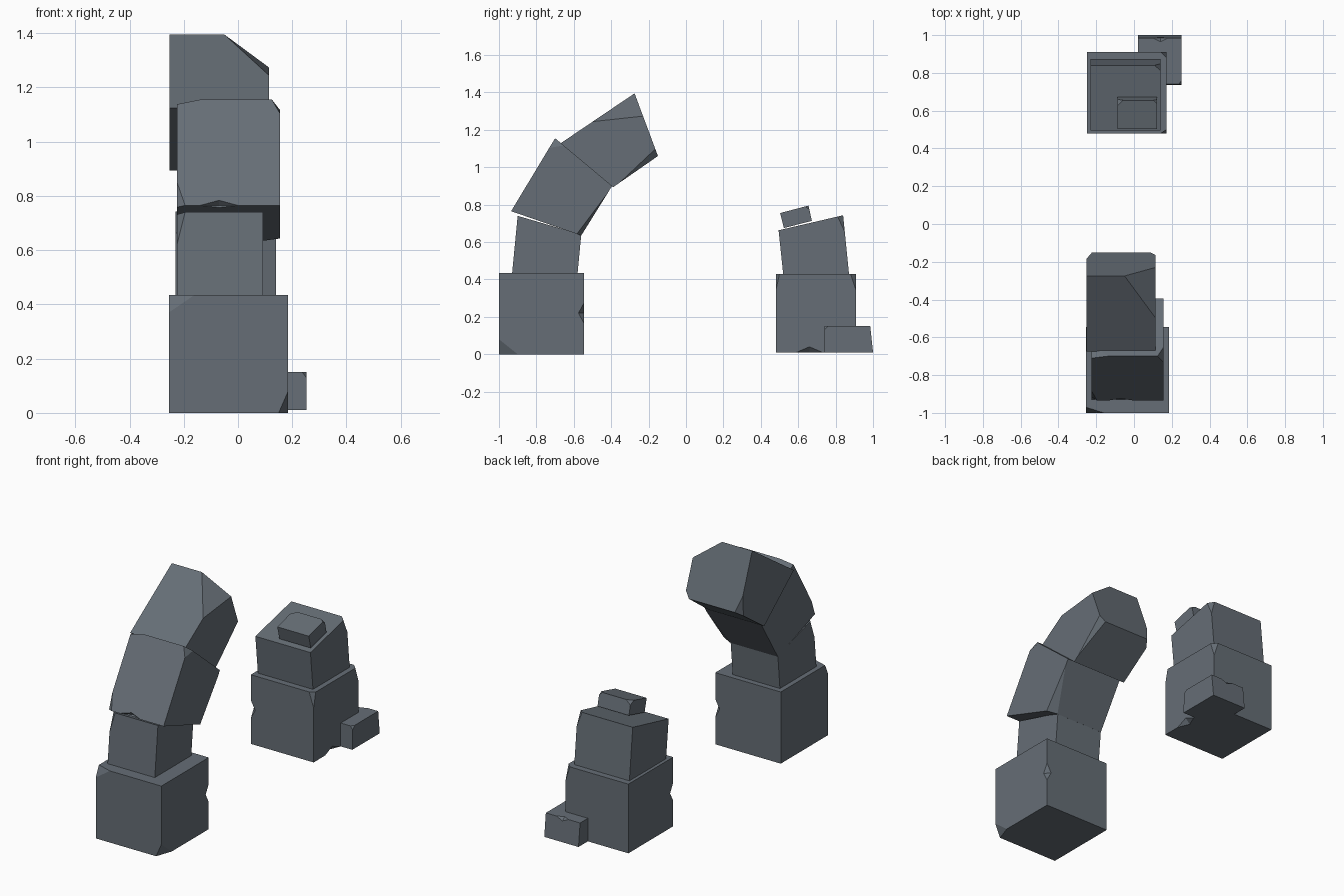
import bpy, bmesh
from mathutils import Vector

if "Cube" in bpy.data.objects:
    bpy.data.objects.remove(bpy.data.objects["Cube"])

stone = bpy.data.materials.new("slate grey stone")
stone.diffuse_color = (0.132, 0.155, 0.180, 1)
stone.use_nodes = True
stone.node_tree.nodes["Principled BSDF"].inputs["Base Color"].default_value = stone.diffuse_color


def finish(name, bm):
    bmesh.ops.recalc_face_normals(bm, faces=bm.faces)
    me = bpy.data.meshes.new(name)
    bm.to_mesh(me)
    bm.free()
    ob = bpy.data.objects.new(name, me)
    bpy.context.collection.objects.link(ob)
    return ob


def dent(ob, centre, radii):
    """Cut a small diamond-shaped notch out of an edge."""
    bm = bmesh.new()
    for axis in range(3):
        for s in (-1, 1):
            p = Vector(centre)
            p[axis] += s * radii[axis]
            bm.verts.new(p)
    bmesh.ops.convex_hull(bm, input=bm.verts)
    cutter = finish("notch_cutter", bm)
    cutter.hide_render = True
    mod = ob.modifiers.new("notch", "BOOLEAN")
    mod.operation = "DIFFERENCE"
    mod.solver = "EXACT"
    mod.object = cutter
    bpy.context.view_layer.objects.active = ob
    bpy.ops.object.modifier_apply(modifier=mod.name)
    bpy.data.objects.remove(cutter)


def block(name, x0, x1, prof, chips=(), dents=()):
    """Extrude a yz profile from x0 to x1, then break corners off.
    chip = (profile corner, x side, length in x, to previous, to next)"""
    bm = bmesh.new()
    a = [bm.verts.new((x0, y, z)) for y, z in prof]
    b = [bm.verts.new((x1, y, z)) for y, z in prof]
    bm.faces.new(a)
    bm.faces.new(b[::-1])
    for i in range(4):
        j = (i + 1) % 4
        bm.faces.new((a[i], b[i], b[j], a[j]))
    bmesh.ops.recalc_face_normals(bm, faces=bm.faces)
    centre = sum((v.co for v in bm.verts), Vector()) / 8
    pts = [Vector((0, y, z)) for y, z in prof]
    for i, side, dx, dprev, dnext in chips:
        off = Vector((x1 if side > 0 else x0, 0, 0))
        c = pts[i] + off
        p = c - Vector((side * dx, 0, 0))
        q = c + (pts[i - 1] - pts[i]).normalized() * dprev
        r = c + (pts[(i + 1) % 4] - pts[i]).normalized() * dnext
        n = (q - p).cross(r - p).normalized()
        if n.dot(centre - p) > 0:
            n = -n
        bmesh.ops.bisect_plane(bm, geom=bm.verts[:] + bm.edges[:] + bm.faces[:],
                               plane_co=p, plane_no=n, clear_outer=True)
        bmesh.ops.holes_fill(bm, edges=bm.edges[:], sides=0)
    ob = finish(name, bm)
    for d in dents:
        dent(ob, *d)
    ob.data.materials.clear()
    ob.data.materials.append(stone)
    for f in ob.data.polygons:
        f.material_index = 0
    return ob


def rect(y0, y1, z0, z1):
    return [(y0, z0), (y1, z0), (y1, z1), (y0, z1)]


# front pillar, curving up into the broken arch
block("front_base", -0.255, 0.185, rect(-1, -0.545, 0, 0.435),
      [(0, 1, 0.035, 0.08, 0.10), (3, -1, 0.095, 0.03, 0.065)],
      [((0.185, -0.545, 0.22), (0.03, 0.03, 0.055))])
block("front_second_stone", -0.225, 0.092,
      [(-0.93, 0.43), (-0.58, 0.43), (-0.56, 0.64), (-0.90, 0.74)],
      [(3, -1, 0.03, 0.03, 0.12)])
block("front_third_stone", -0.225, 0.155,
      [(-0.935, 0.765), (-0.56, 0.635), (-0.395, 0.90), (-0.70, 1.155)],
      [(3, -1, 0.085, 0.10, 0.02), (3, 1, 0.03, 0.06, 0.06),
       (1, 1, 0.06, 0.025, 0.27), (0, -1, 0.03, 0.10, 0.02)],
      [((-0.07, -0.935, 0.765), (0.07, 0.03, 0.03))])
block("front_top_stone", -0.252, 0.115,
      [(-0.675, 1.125), (-0.39, 0.893), (-0.15, 1.06), (-0.275, 1.395)],
      [(3, 1, 0.165, 0.13, 0.27), (2, 1, 0.03, 0.25, 0.04),
       (2, -1, 0.03, 0.05, 0.10)])

# rear pillar stump
block("rear_base", -0.25, 0.172, rect(0.48, 0.91, 0.01, 0.43),
      [(3, 1, 0.03, 0.02, 0.09), (2, 1, 0.03, 0.09, 0.03)],
      [((0.172, 0.66, 0.01), (0.03, 0.07, 0.03)),
       ((-0.25, 0.48, 0.22), (0.03, 0.03, 0.055))])
block("rear_second_stone", -0.23, 0.14,
      [(0.52, 0.425), (0.872, 0.425), (0.84, 0.743), (0.495, 0.663)],
      [(2, 1, 0.03, 0.09, 0.03)])

# loose rubble
block("rubble_on_top", -0.088, 0.123,
      [(0.523, 0.675), (0.673, 0.713), (0.655, 0.795), (0.503, 0.755)],
      [(2, -1, 0.03, 0.025, 0.03), (2, 1, 0.02, 0.02, 0.02)])
block("rubble_on_ground", 0.022, 0.252,
      [(0.737, 0.01), (1.0, 0.01), (0.985, 0.15), (0.74, 0.15)],
      [(3, 1, 0.015, 0.02, 0.02)],
      [((0.14, 0.985, 0.15), (0.04, 0.02, 0.02))])
